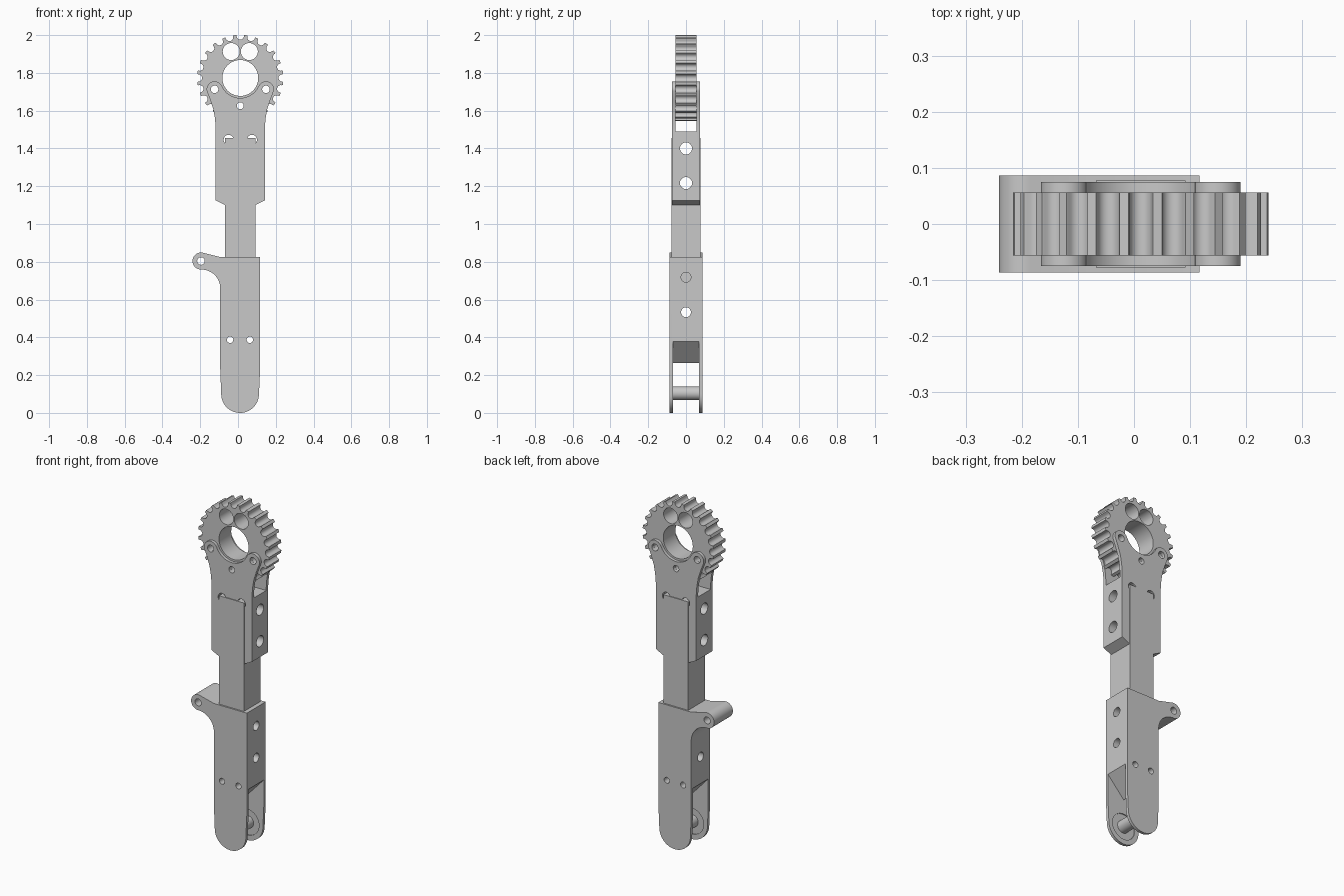
import bpy
import bmesh
from math import sin, cos, pi, radians

cube = bpy.data.objects.get("Cube")
if cube:
    bpy.data.objects.remove(cube, do_unlink=True)

GREY = (0.58, 0.58, 0.58, 1)
metal = bpy.data.materials.new("light grey")
metal.use_nodes = True
metal.diffuse_color = GREY
metal.node_tree.nodes["Principled BSDF"].inputs["Base Color"].default_value = GREY


def arc(x, z, r, start, end, n=16):
    """Points on an arc in the x-z plane, angles in degrees."""
    angles = [radians(start + (end - start) * i / n) for i in range(n + 1)]
    return [(x + r * cos(a), z + r * sin(a)) for a in angles]


def prism(name, profile, half, axis="y", shift=0):
    """Extrude an outline symmetrically along y, or along x with a shift."""
    bm = bmesh.new()
    if axis == "y":
        verts = [bm.verts.new((u, -half, z)) for u, z in profile]
        step = (0, 2 * half, 0)
    else:
        verts = [bm.verts.new((shift - half, u, z)) for u, z in profile]
        step = (2 * half, 0, 0)
    face = bm.faces.new(verts)
    out = bmesh.ops.extrude_face_region(bm, geom=[face])
    moved = [g for g in out["geom"] if isinstance(g, bmesh.types.BMVert)]
    bmesh.ops.translate(bm, verts=moved, vec=step)
    bmesh.ops.recalc_face_normals(bm, faces=bm.faces)
    mesh = bpy.data.meshes.new(name)
    bm.to_mesh(mesh)
    bm.free()
    mesh.materials.append(metal)
    obj = bpy.data.objects.new(name, mesh)
    bpy.context.collection.objects.link(obj)
    return obj


def disc(u, z, r, half=0.3, axis="y", n=32, shift=0, name="cutter"):
    return prism(name, arc(u, z, r, 0, 360 - 360 / n, n - 1), half, axis, shift)


def box(x0, x1, z0, z1, half, name="cutter"):
    return prism(name, [(x0, z0), (x1, z0), (x1, z1), (x0, z1)], half)


def cut(obj, cutters):
    """Subtract each cutter and delete it."""
    bpy.context.view_layer.objects.active = obj
    for c in cutters:
        mod = obj.modifiers.new("cut", "BOOLEAN")
        mod.operation = "DIFFERENCE"
        mod.solver = "EXACT"
        mod.object = c
        bpy.ops.object.modifier_apply(modifier=mod.name)
        bpy.data.objects.remove(c, do_unlink=True)


CX = 0.012            # centre line of the arm
GZ = 1.773            # gear centre height
EAR_X, EAR_Z = 0.136, 1.713
PIN_HOLES = [(CX - EAR_X, EAR_Z, 0.02), (CX + EAR_X, EAR_Z, 0.02), (CX, 1.626, 0.018)]

# Toothed wheel with rounded grooves
teeth = 24
rim, groove = 0.2285, 0.0195
lip = (groove + 0.002) / rim
outline = []
for i in range(teeth):
    a = pi / 2 + 2 * pi * i / teeth
    d = a * 180 / pi
    outline.append((CX + rim * cos(a - lip), GZ + rim * sin(a - lip)))
    outline += arc(CX + 0.222 * cos(a), GZ + 0.222 * sin(a), groove, d + 270, d + 90, 10)
    outline.append((CX + rim * cos(a + lip), GZ + rim * sin(a + lip)))
wheel = prism("toothed_wheel", outline, 0.056)
cut(wheel, [disc(CX, GZ, 0.095, n=48)]
    + [disc(CX + s * 0.048, 1.913, 0.045) for s in (-1, 1)]
    + [disc(*h) for h in PIN_HOLES])

# Upper fork: two eared cheeks above a solid block
half = [(0.08, 1.10), (0.13, 1.125), (0.13, 1.51), (0.134, 1.56), (0.143, 1.61), (0.158, 1.655)]
half += arc(EAR_X, EAR_Z, 0.042, -12, 157, 20)
half += arc(0, GZ, 0.106, -24, -90, 14)
outline = [(CX + x, z) for x, z in half] + [(CX - x, z) for x, z in half[-2::-1]]
fork = prism("upper_fork", outline, 0.0745)
cut(fork, [box(-0.4, 0.4, 1.49, 1.95, 0.0565), box(CX - 0.081, CX + 0.081, 1.0, 1.456, 0.2)]
    + [disc(CX + s * 0.062, 1.446, 0.026) for s in (-1, 1)]
    + [disc(*h) for h in PIN_HOLES]
    + [disc(0, z, 0.032, 0.4, "x") for z in (1.217, 1.40)])

# Sliding bar that joins fork and sleeve
bar = box(CX - 0.08, CX + 0.08, 0.8, 1.455, 0.0775, "centre_bar")
cut(bar, [disc(0, z, 0.032, 0.4, "x") for z in (1.217, 1.40)])

# Lower sleeve with side lug and round-ended cheeks
outline = [(0.117, 0.23), (0.117, 0.825), (-0.094, 0.825)]
outline += arc(-0.196, 0.804, 0.045, 75, 270, 20)
outline += arc(-0.194, 0.659, 0.1, 89, 0, 14)
outline += [(-0.094, 0.23)] + arc(0.011, 0.1, 0.1, 180, 360, 28)
sleeve = prism("lower_sleeve", outline, 0.0865)
gap = prism("cutter", [(-0.3, -0.1), (0.3, -0.1), (0.3, 0.377), (0.117, 0.377),
                       (0.011, 0.263), (-0.094, 0.377), (-0.3, 0.377)], 0.07)
cut(sleeve, [gap, disc(0.011, 0.104, 0.075, 0.076), disc(-0.196, 0.804, 0.02),
             disc(-0.042, 0.387, 0.017), disc(0.063, 0.387, 0.017),
             disc(0, 0.533, 0.026, 0.4, "x"),
             disc(0, 0.718, 0.026, 0.1, "x", shift=0.06)])

# Axle between the lower cheeks
axle = disc(0.011, 0.104, 0.036, 0.08, name="lower_axle")

# Smooth the round walls and keep the edges crisp
for obj in (wheel, fork, bar, sleeve, axle):
    bpy.ops.object.select_all(action="DESELECT")
    obj.select_set(True)
    bpy.context.view_layer.objects.active = obj
    bpy.ops.object.shade_smooth_by_angle(angle=radians(30))
